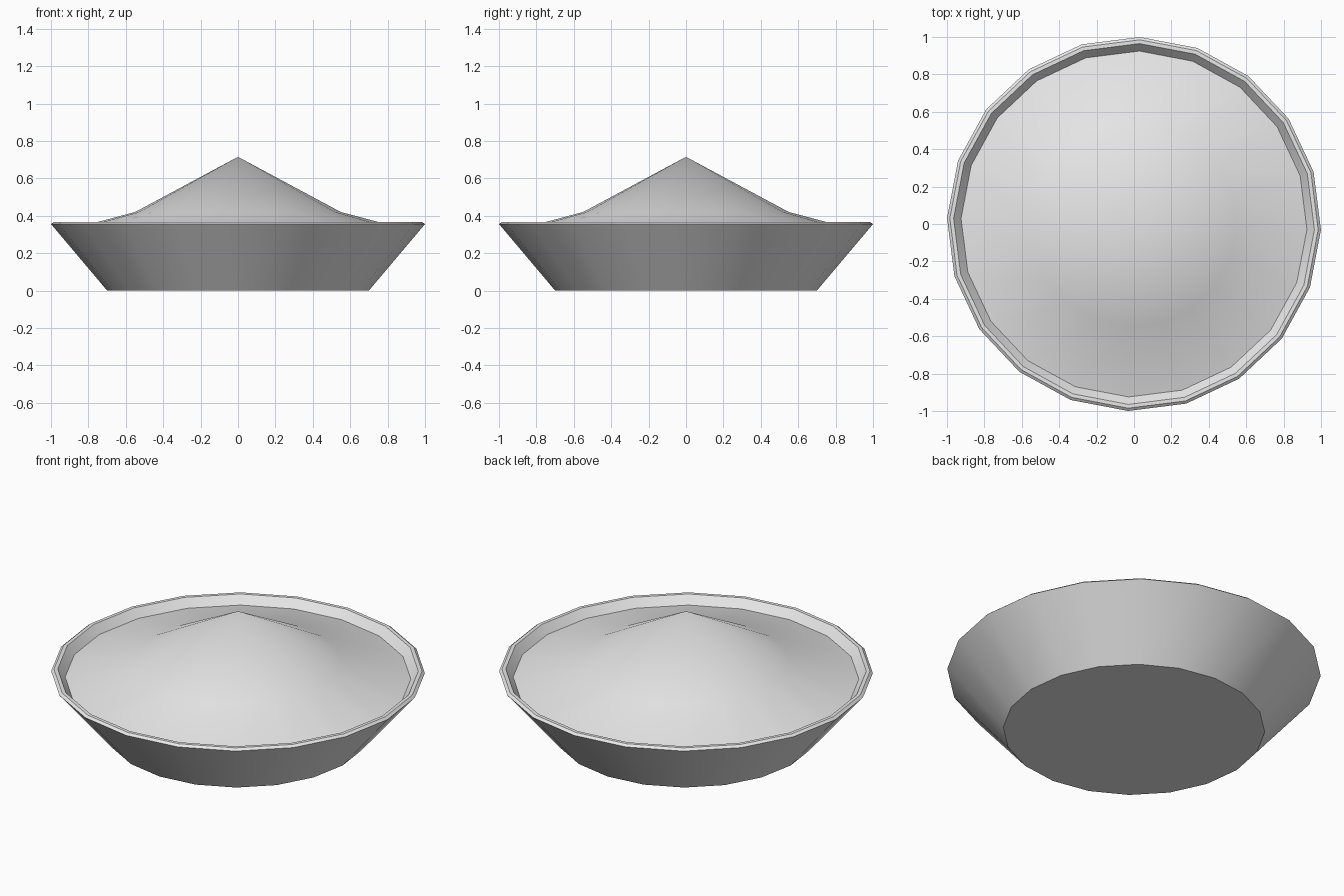
import bpy
import bmesh
import math

cube = bpy.data.objects.get("Cube")
if cube:
    bpy.data.objects.remove(cube, do_unlink=True)

SIDES = 20
PHASE = math.radians(-1.8)

# Plain light grey for the whole model
grey = bpy.data.materials.new("light_grey")
grey.use_nodes = True
colour = (0.8, 0.8, 0.8, 1.0)
grey.diffuse_color = colour
grey.node_tree.nodes["Principled BSDF"].inputs["Base Color"].default_value = colour


def lathe(name, profile):
    """Turn a (radius, height) profile about z; radius 0 makes a single pole."""
    bm = bmesh.new()
    rings = []
    for r, z in profile:
        if r == 0:
            rings.append([bm.verts.new((0, 0, z))] * SIDES)
        else:
            angles = [PHASE + math.tau * i / SIDES for i in range(SIDES)]
            rings.append([bm.verts.new((r * math.cos(a), r * math.sin(a), z)) for a in angles])
    for low, high in zip(rings, rings[1:]):
        for i in range(SIDES):
            j = (i + 1) % SIDES
            corners = dict.fromkeys((low[i], low[j], high[j], high[i]))
            bm.faces.new(list(corners))
    mesh = bpy.data.meshes.new(name)
    bm.to_mesh(mesh)
    bm.free()
    mesh.materials.append(grey)
    obj = bpy.data.objects.new(name, mesh)
    bpy.context.collection.objects.link(obj)
    bpy.ops.object.select_all(action='DESELECT')
    obj.select_set(True)
    bpy.context.view_layer.objects.active = obj
    bpy.ops.object.shade_smooth_by_angle(angle=math.radians(30))
    return obj


# Bowl: flat base, flared wall, bevelled rim, inner wall and floor
lathe("bowl", [(0, 0), (0.70, 0), (1.0, 0.355), (0.985, 0.367), (0.965, 0.367),
               (0.925, 0.32), (0.69, 0.04), (0, 0.04)])

# Heaped filling: shallow skirt rising to a pointed peak
lathe("filling", [(0.925, 0.32), (0.55, 0.42), (0, 0.715)])
